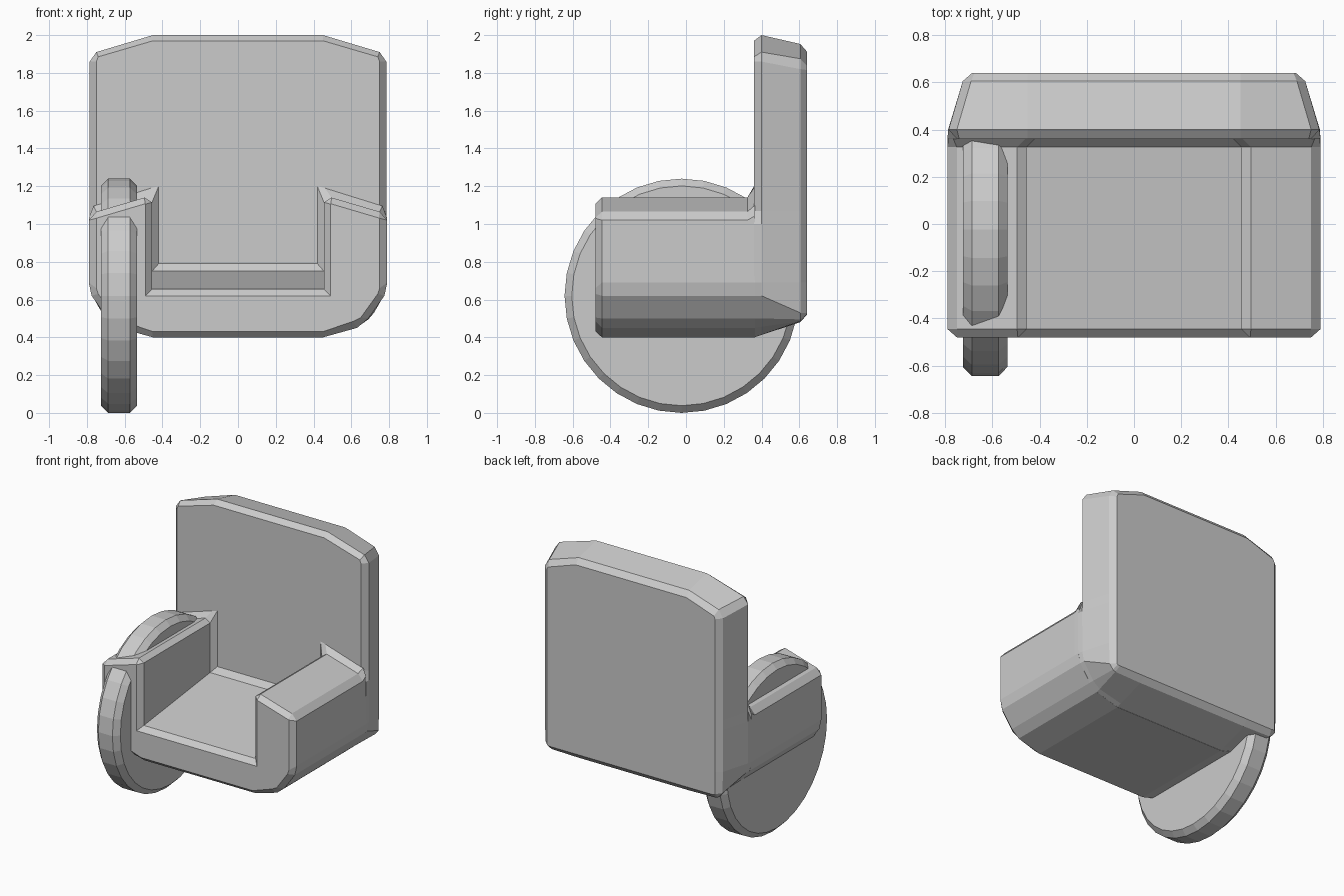
import bpy, bmesh, math
from mathutils import Matrix

if "Cube" in bpy.data.objects:
    bpy.data.objects.remove(bpy.data.objects["Cube"])

grey = bpy.data.materials.new("plain grey")
grey.diffuse_color = (0.6, 0.6, 0.6, 1)
grey.use_nodes = True
grey.node_tree.nodes["Principled BSDF"].inputs["Base Color"].default_value = grey.diffuse_color


def finish(name, bm):
    bmesh.ops.remove_doubles(bm, verts=bm.verts, dist=0.0005)
    bmesh.ops.recalc_face_normals(bm, faces=bm.faces)
    me = bpy.data.meshes.new(name)
    bm.to_mesh(me)
    bm.free()
    me.materials.append(grey)
    ob = bpy.data.objects.new(name, me)
    bpy.context.collection.objects.link(ob)
    return ob


def loft(name, sections):
    """Skin (y, right-half outline) sections, mirrored about x = 0."""
    bm = bmesh.new()
    rings = []
    for y, half in sections:
        full = half + [(-x, z) for x, z in reversed(half)]
        rings.append([bm.verts.new((x, y, z)) for x, z in full])
    n = len(rings[0])
    for a, b in zip(rings, rings[1:]):
        for i in range(n):
            j = (i + 1) % n
            bm.faces.new((a[i], a[j], b[j], b[i]))
    bm.faces.new(rings[0])
    bm.faces.new(rings[-1])
    return finish(name, bm)


# Rounded underside shared by the seat and the backrest
under = [(.45, .40), (.63, .45), (.69, .50), (.775, .62), (.79, .69)]
arm = [(.79, 1.02), (.75, 1.065), (.495, 1.14), (.455, 1.115)]
front_face = [(.455, .432), (.61, .485), (.65, .505), (.74, .63), (.75, .66),
              (.75, 1.03), (.745, 1.032), (.492, 1.107), (.49, 1.105), (.49, .62)]
flare = [(.787, 1.04), (.765, 1.095), (.46, 1.19), (.42, 1.20), (.42, .79)]

# Seat with both arms: U section, sloping floor, flared into the backrest
loft("seat_and_arms", [
    (-.48, front_face),
    (-.445, under + arm + [(.455, .655)]),
    (.325, under + arm + [(.455, .75)]),
    (.36, under + flare),
    (.365, under + flare),
])

# Backrest: bevelled slab narrowing to the rear
loft("backrest", [
    (.36, under + [(.79, 1.0), (.75, 1.07), (.75, 1.86), (.74, 1.885), (.45, 1.97)]),
    (.40, [(.45, .413), (.635, .456), (.69, .50), (.772, .62), (.785, .69),
           (.787, 1.0), (.785, 1.07), (.785, 1.86), (.75, 1.91), (.45, 2.0)]),
    (.605, [(.45, .48), (.67, .485), (.69, .495), (.72, .53), (.725, .69),
            (.725, 1.0), (.725, 1.07), (.725, 1.82), (.69, 1.875), (.45, 1.953)]),
    (.64, [(.45, .52), (.66, .52), (.68, .523), (.685, .53), (.685, .69),
           (.685, 1.0), (.685, 1.07), (.685, 1.815), (.675, 1.837), (.45, 1.913)]),
])

# Single large wheel passing through the arm, with bevelled rims
bm = bmesh.new()
bmesh.ops.create_cone(bm, cap_ends=True, segments=32, radius1=.62, radius2=.62, depth=.19)
rims = [e for e in bm.edges if abs(e.verts[0].co.z - e.verts[1].co.z) < .01]
bmesh.ops.bevel(bm, geom=rims, offset=.038, segments=1, affect='EDGES')
bmesh.ops.transform(bm, verts=bm.verts, matrix=Matrix.Translation((-.63, -.023, .62))
                    @ Matrix.Rotation(math.pi / 2, 4, 'Y'))
finish("side_wheel", bm)
